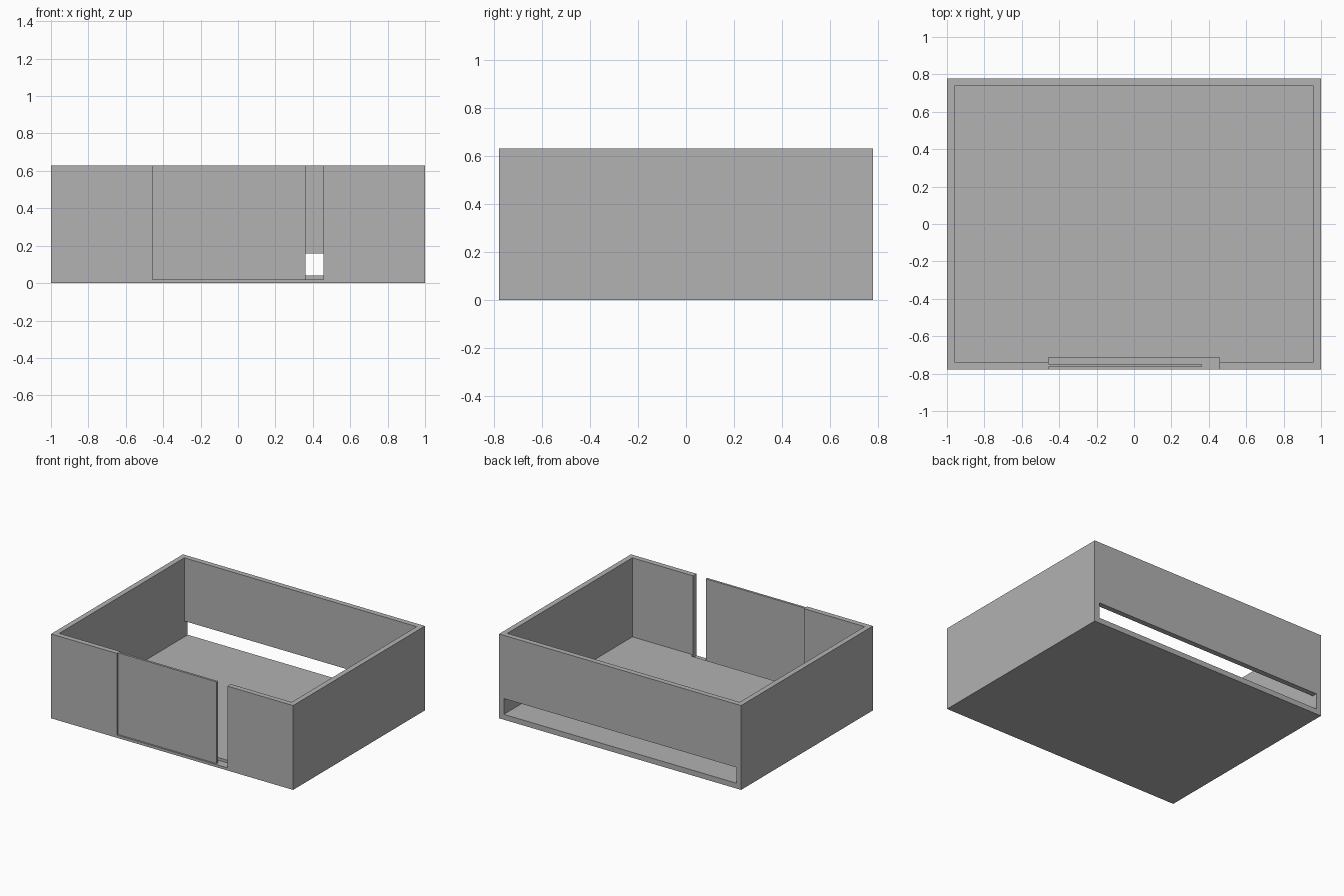
import bpy

if "Cube" in bpy.data.objects:
    bpy.data.objects.remove(bpy.data.objects["Cube"], do_unlink=True)

W, D, H = 1.0, 0.778, 0.63      # half width, half depth, height
WALL, FLOOR = 0.04, 0.04
DOOR_X, DOOR_Z = 0.457, 0.02    # doorway half width and sill height

grey = bpy.data.materials.new("plain grey")
grey.use_nodes = True
grey.diffuse_color = (0.445, 0.445, 0.445, 1)
grey.node_tree.nodes["Principled BSDF"].inputs["Base Color"].default_value = grey.diffuse_color


def box(name, low, high):
    """Axis-aligned box between two corners."""
    centre = [(a + b) / 2 for a, b in zip(low, high)]
    bpy.ops.mesh.primitive_cube_add(size=1, location=centre)
    ob = bpy.context.object
    ob.name = name
    ob.scale = [b - a for a, b in zip(low, high)]
    bpy.ops.object.transform_apply(location=True, rotation=False, scale=True)
    ob.data.materials.append(grey)
    return ob


def cut(target, cutter):
    """Subtract a box from the target and discard it."""
    cutter.hide_render = True
    mod = target.modifiers.new("cut", "BOOLEAN")
    mod.operation = "DIFFERENCE"
    mod.solver = "EXACT"
    mod.object = cutter
    bpy.context.view_layer.objects.active = target
    bpy.ops.object.modifier_apply(modifier=mod.name)
    bpy.data.objects.remove(cutter, do_unlink=True)


# Open tray: floor and four walls
tray = box("tray", (-W, -D, 0), (W, D, H))
cut(tray, box("cavity", (-W + WALL, -D + WALL, FLOOR), (W - WALL, D - WALL, H + 0.1)))

# Long low slot through the back wall, level with the floor
cut(tray, box("back_slot", (-W + WALL, D - 0.1, FLOOR), (W - WALL, D + 0.1, 0.158)))

# Doorway in the front wall, with a shallow step into the floor
cut(tray, box("doorway", (-DOOR_X, -D - 0.1, DOOR_Z), (DOOR_X, -0.714, H + 0.1)))

# Thin sliding door, left slightly open
box("sliding_door", (-DOOR_X, -0.765, DOOR_Z), (0.36, -0.748, H))
